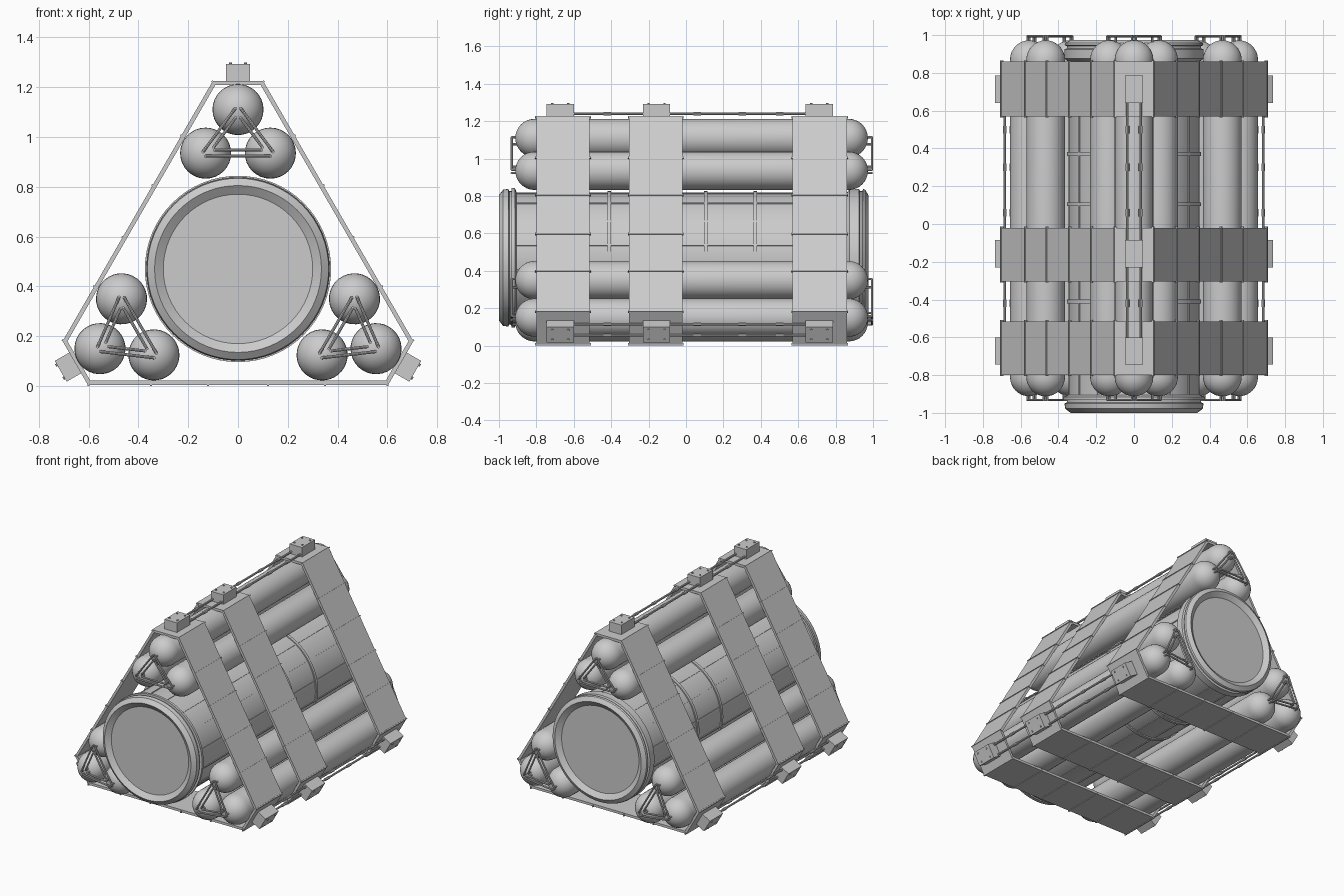
import bpy, bmesh
from math import sin, cos, pi, tan, radians, sqrt
from mathutils import Vector, Matrix

if "Cube" in bpy.data.objects:
    bpy.data.objects.remove(bpy.data.objects["Cube"])

C = 0.47          # height of the triangular rig's centre
D, T = 0.465, 0.755   # centre to side / centre to cut corner
STRAPS = [(-0.80, -0.515), (-0.305, -0.02), (0.57, 0.86)]
BLOCKS = [(-0.745, -0.60), (-0.23, -0.085), (0.64, 0.785)]


def place(k):
    """k-th third of the rig; local origin is the centre axis."""
    return Matrix.Translation((0, 0, C)) @ Matrix.Rotation(k * 2 * pi / 3, 4, 'Y')


def finish(bm, name, smooth=False, mat=None):
    if mat is not None:
        bm.transform(mat)
    bmesh.ops.recalc_face_normals(bm, faces=bm.faces)
    me = bpy.data.meshes.new(name)
    bm.to_mesh(me)
    bm.free()
    ob = bpy.data.objects.new(name, me)
    bpy.context.collection.objects.link(ob)
    if smooth:
        bpy.ops.object.select_all(action='DESELECT')
        ob.select_set(True)
        bpy.context.view_layer.objects.active = ob
        bpy.ops.object.shade_smooth_by_angle(angle=radians(30))
    return ob


def lathe(bm, profile, cx=0, cz=0, n=48):
    """Revolve (y, r) points around an axis parallel to y."""
    rings = []
    for y, r in profile:
        if r < 1e-5:
            rings.append([bm.verts.new((cx, y, cz))] * n)
        else:
            rings.append([bm.verts.new((cx + r * sin(2 * pi * i / n), y, cz + r * cos(2 * pi * i / n)))
                          for i in range(n)])
    for a, b in zip(rings, rings[1:]):
        for i in range(n):
            j = (i + 1) % n
            vs = list(dict.fromkeys([a[i], a[j], b[j], b[i]]))
            bm.faces.new(vs)


def box(bm, lo, hi, mat=None):
    lo, hi = Vector(lo), Vector(hi)
    m = Matrix.Translation((lo + hi) / 2) @ Matrix.Diagonal((*(hi - lo), 1))
    bmesh.ops.create_cube(bm, size=1, matrix=(mat @ m) if mat else m)


def rod(bm, a, b, r=0.006, n=8):
    a, b = Vector(a), Vector(b)
    q = (b - a).to_track_quat('Z', 'Y').to_matrix().to_4x4()
    bmesh.ops.create_cone(bm, cap_ends=True, segments=n, radius1=r, radius2=r, depth=(b - a).length,
                          matrix=Matrix.Translation((a + b) / 2) @ q)


# Large central tank with recessed, flanged ends
bm = bmesh.new()
lathe(bm, [(-0.975, 0), (-0.975, .30), (-1.0, .335), (-.978, .364), (-.95, .368), (-.945, .356), (-.932, .356),
           (-.932, .374), (-.915, .374), (-.905, .348), (.86, .348), (.875, .368), (.925, .368), (.93, .356),
           (.942, .356), (.947, .368), (.958, .364), (.975, .335), (.95, .30), (.95, 0)], n=64)
finish(bm, "central_tank", True, place(0))

# Long panel seams and cross bands on the tank
bm = bmesh.new()
for i in range(16):
    m = Matrix.Rotation(2 * pi * (i + .5) / 16, 4, 'Y')
    box(bm, (-.004, -.905, .34), (.004, .86, .352), m)
finish(bm, "tank_panel_seams", False, place(0))
bm = bmesh.new()
for y in (-0.41, 0.105, 0.37):
    lathe(bm, [(y - .01, .34), (y - .01, .356), (y + .01, .356), (y + .01, .34)], n=64)
finish(bm, "tank_bands", True, place(0))

# Clusters of three slim tanks at each corner
R = 0.1025
CENTRES = [(0, .64), (.13, .465), (-.13, .465)]
arc = [(R * cos(pi / 2 * i / 8), R * sin(pi / 2 * i / 8)) for i in range(9)]
cap = [(-.81 - a, r) for a, r in arc] + [(.87 + a, r) for a, r in reversed(arc)]
for k in range(3):
    bm = bmesh.new()
    for x, z in CENTRES:
        lathe(bm, cap, x, z, 32)
    finish(bm, "slim_tanks_%d" % k, True, place(k))

    # Paired tie rods joining the tank ends in a triangle
    bm = bmesh.new()
    for y, base in ((-.932, -.87), (.994, .93)):
        for i in range(3):
            a, b = (Vector((p[0], 0, p[1])) for p in (CENTRES[i], CENTRES[(i + 1) % 3]))
            mid = Vector((0, 0, .523))
            out = ((a + b) / 2 - mid).normalized()
            for s, trim in ((.012, .0), (-.012, .035)):
                d = (b - a).normalized()
                p, q = a + out * s + d * trim, b + out * s - d * trim
                e = Vector((0, y, 0))
                f = Vector((0, base, 0))
                rod(bm, p + e, q + e)
                rod(bm, p + e, p + f)
                rod(bm, q + e, q + f)
    finish(bm, "end_tie_rods_%d" % k, True, place(k))


# Hexagonal straps around the whole pack
def hexagon(off):
    d, t = D - off, T - off
    h = (2 * d - t) * tan(pi / 6)
    pts = []
    for k in range(3):
        m = Matrix.Rotation(k * 2 * pi / 3, 3, 'Y')
        pts += [m @ Vector((x, 0, t)) for x in (-h, h)]
    return pts


outer, inner = hexagon(0), hexagon(.017)
for n, (y0, y1) in enumerate(STRAPS):
    bm = bmesh.new()
    loops = [[bm.verts.new(p + Vector((0, y, 0))) for p in ps]
             for ps, y in ((outer, y0), (outer, y1), (inner, y1), (inner, y0))]
    for a, b in zip(loops, loops[1:] + loops[:1]):
        for i in range(6):
            j = (i + 1) % 6
            bm.faces.new((a[i], a[j], b[j], b[i]))
    finish(bm, "strap_%d" % n, False, place(0))

    # Thin cross ribs on the strap's three long sides
    bm = bmesh.new()
    for k in range(3):
        m = Matrix.Rotation(k * 2 * pi / 3, 4, 'Y')
        for x in (-.60, -.35, -.12, .12, .35, .60):
            box(bm, (x - .004, y0 - .006, -D - .004), (x + .004, y1 + .006, -D + .01), m)
    finish(bm, "strap_ribs_%d" % n, False, place(0))

# Corner buckle blocks with small bolts, linked by twin rails
for k in range(3):
    bm = bmesh.new()
    for y0, y1 in BLOCKS:
        box(bm, (-.048, y0, T - .005), (.048, y1, .822))
        for y in (y0 + .03, y1 - .03):
            for x in (-.03, .03):
                rod(bm, (x, y, .815), (x, y, .828), .006)
    finish(bm, "buckle_blocks_%d" % k, False, place(k))
    bm = bmesh.new()
    for x in (-.035, .035):
        rod(bm, (x, -.65, .77), (x, .68, .77), .007)
        for y in (-.42, .06, .30, .50):
            rod(bm, (x, y - .02, .77), (x, y + .02, .77), .010)
    finish(bm, "corner_rails_%d" % k, True, place(k))
